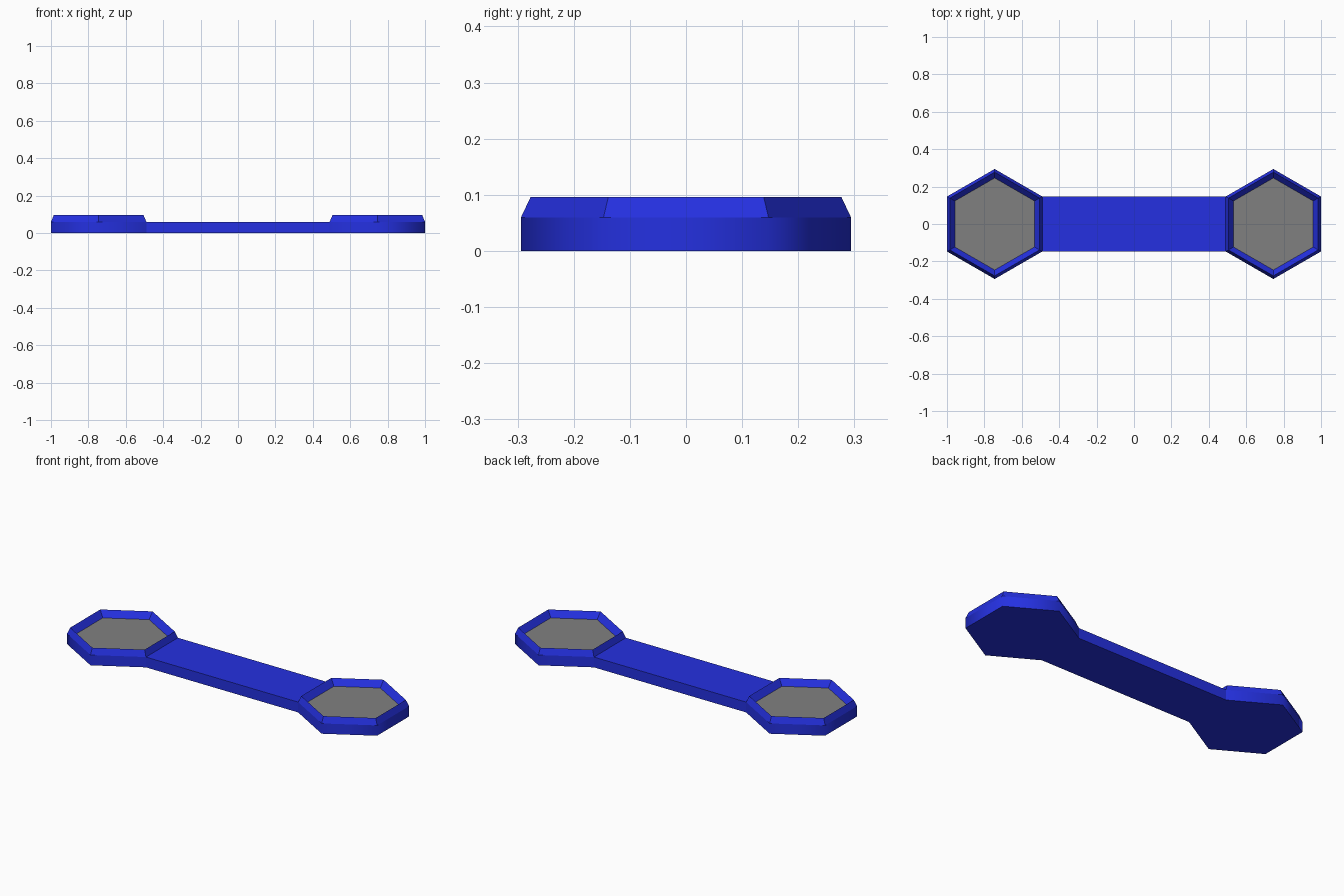
import bpy, bmesh
from math import radians, cos, sin

cube = bpy.data.objects.get("Cube")
if cube:
    bpy.data.objects.remove(cube, do_unlink=True)

SLAB = 0.06      # thickness of handle and head walls
RIM = 0.096      # height of the rim ridge
CENTRE = 0.745   # head centre along x
RADIUS = 0.294   # head corner radius


def material(name, rgb):
    mat = bpy.data.materials.new(name)
    mat.use_nodes = True
    mat.diffuse_color = (*rgb, 1)
    mat.node_tree.nodes["Principled BSDF"].inputs["Base Color"].default_value = (*rgb, 1)
    return mat


blue = material("blue", (0.018, 0.03, 0.75))
grey = material("grey", (0.216, 0.216, 0.216))


def finish(name, bm, mats):
    bmesh.ops.recalc_face_normals(bm, faces=bm.faces)
    mesh = bpy.data.meshes.new(name)
    bm.to_mesh(mesh)
    bm.free()
    for mat in mats:
        mesh.materials.append(mat)
    obj = bpy.data.objects.new(name, mesh)
    bpy.context.collection.objects.link(obj)
    return obj


def head(name, side):
    """Hexagonal dish: wall, outer bevel, inner slope and grey floor."""
    bm = bmesh.new()
    profile = [(RADIUS, 0), (RADIUS, SLAB), (0.277, RIM), (0.246, SLAB)]
    rings = []
    for r, z in profile:
        angles = [radians(30 + 60 * i) for i in range(6)]
        rings.append([bm.verts.new((side * CENTRE + r * cos(a), r * sin(a), z))
                      for a in angles])
    bm.faces.new(rings[0])
    floor = bm.faces.new(rings[-1])
    floor.material_index = 1
    walls = []
    for low, high in zip(rings, rings[1:]):
        for i in range(6):
            j = (i + 1) % 6
            face = bm.faces.new((low[i], low[j], high[j], high[i]))
            if low is rings[0]:
                walls.append(face)
    bmesh.ops.recalc_face_normals(bm, faces=bm.faces)
    # Smooth the outer wall only, keeping its top and bottom edges sharp
    for edge in bm.edges:
        edge.smooth = all(f in walls for f in edge.link_faces)
    for face in walls:
        face.smooth = True
    # The handle meets the head here, so no inside wall is needed
    inner = [f for f in walls if f.normal.x * side < -0.9]
    bmesh.ops.delete(bm, geom=inner, context="FACES_ONLY")
    finish(name, bm, (blue, grey))


head("left_head", 1)
head("right_head", -1)

# Flat handle with open ends between the two heads
bm = bmesh.new()
bmesh.ops.create_cube(bm, size=1)
length = 2 * (CENTRE - RADIUS * cos(radians(30)))
bmesh.ops.scale(bm, vec=(length, RADIUS, SLAB), verts=bm.verts)
bmesh.ops.translate(bm, vec=(0, 0, SLAB / 2), verts=bm.verts)
ends = [f for f in bm.faces if abs(f.normal.x) > 0.9]
bmesh.ops.delete(bm, geom=ends, context="FACES_ONLY")
finish("handle", bm, (blue,))
